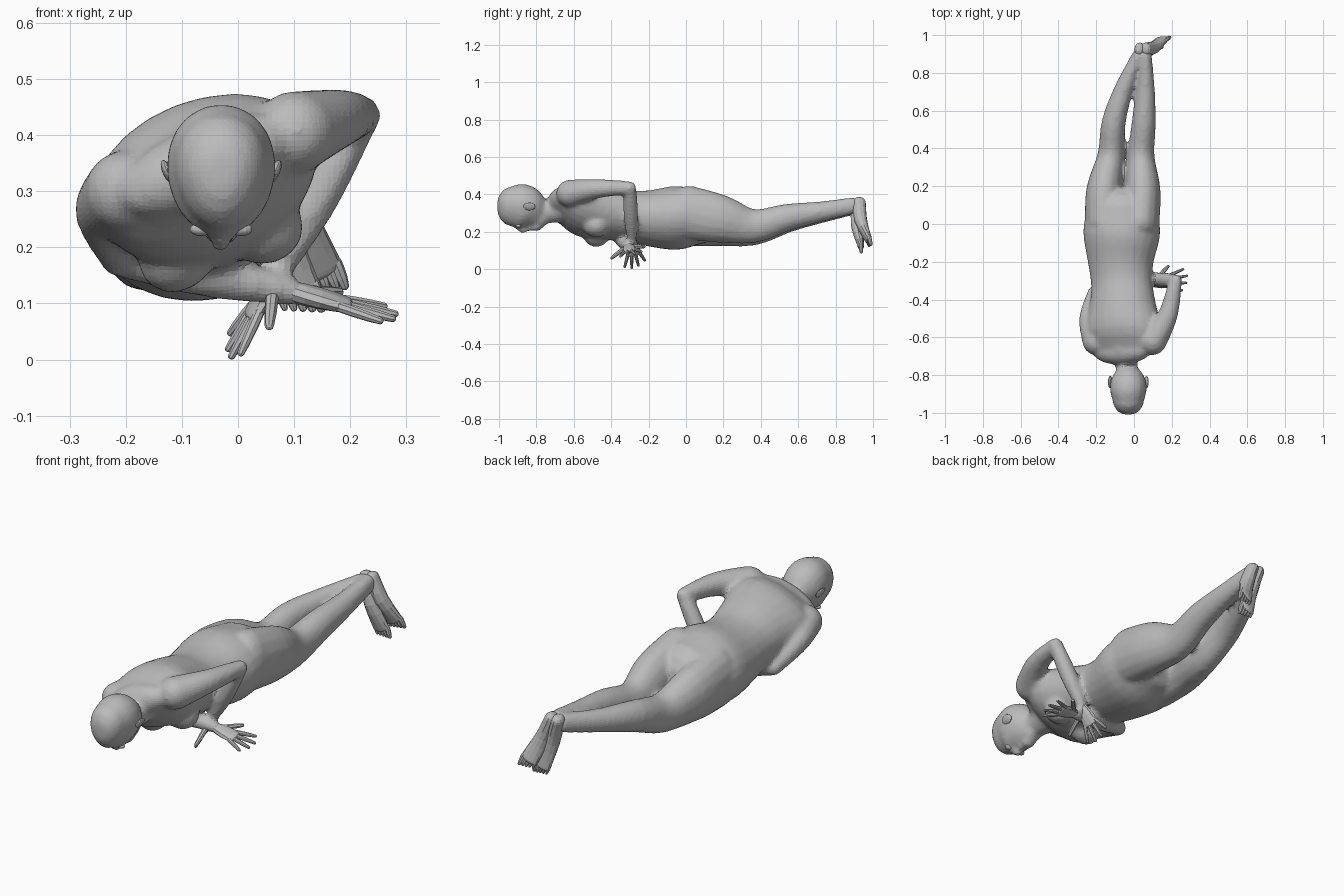
import bpy, bmesh, math
from mathutils import Vector, Matrix

if "Cube" in bpy.data.objects:
    bpy.data.objects.remove(bpy.data.objects["Cube"])

skin = bpy.data.materials.new("plain_grey")
skin.use_nodes = True
grey = (0.5, 0.5, 0.5, 1)
skin.diffuse_color = grey
skin.node_tree.nodes["Principled BSDF"].inputs["Base Color"].default_value = grey


def finish(name, bm):
    bmesh.ops.recalc_face_normals(bm, faces=bm.faces)
    mesh = bpy.data.meshes.new(name)
    bm.to_mesh(mesh)
    bm.free()
    mesh.materials.append(skin)
    part = bpy.data.objects.new(name, mesh)
    bpy.context.collection.objects.link(part)
    return part


def along(values, fraction):
    """Smooth interpolation through evenly spaced numbers or vectors."""
    last = len(values) - 1
    index = min(int(fraction * last), last - 1)
    t = fraction * last - index
    before, start, end, after = (values[max(0, min(last, index + step))] for step in (-1, 0, 1, 2))
    leave, arrive = (end - before) / 2, (after - start) / 2
    gap = end - start
    return start + (leave + (gap * 3 - leave * 2 - arrive + (leave + arrive - gap * 2) * t) * t) * t


def loft(name, path, widths, heights, side=(1, 0, 0), sides=16, steps=12, roll=(0, 0), taper=0):
    """Tube with oval sections and rounded ends along a smooth path."""
    path = [Vector(point) for point in path]
    fractions = [step / steps for step in range(steps + 1)]
    centres = [along(path, fraction) for fraction in fractions]
    rings = []
    for step, fraction in enumerate(fractions):
        tangent = (centres[min(step + 1, steps)] - centres[max(step - 1, 0)]).normalized()
        across = Vector(side)
        across = (across - tangent * across.dot(tangent)).normalized()
        turn = Matrix.Rotation(-math.radians(along(roll, fraction)), 3, tangent)
        across = turn @ across
        rings.append((centres[step], across * along(widths, fraction),
                      across.cross(tangent) * along(heights, fraction), tangent))
    # domed ends
    first, final = rings[0], rings[-1]
    for angle in (0.4, 0.8, 1.2):
        for end, sign in ((first, -1), (final, 1)):
            centre, across, up, tangent = end
            reach = sign * math.sin(angle) * min(across.length, up.length)
            shrink = math.cos(angle)
            cap = (centre + tangent * reach, across * shrink, up * shrink, tangent)
            rings.insert(0 if sign < 0 else len(rings), cap)
    bm = bmesh.new()
    loops = []
    for centre, across, up, tangent in rings:
        loop = []
        for corner in range(sides):
            angle = math.tau * corner / sides
            lift = math.sin(angle)
            spread = math.cos(angle) * (1 + taper * lift)
            loop.append(bm.verts.new(centre + across * spread + up * lift))
        loops.append(loop)
    for lower, upper in zip(loops, loops[1:]):
        for corner in range(sides):
            following = (corner + 1) % sides
            bm.faces.new((lower[corner], lower[following], upper[following], upper[corner]))
    bm.faces.new(loops[0])
    bm.faces.new(loops[-1])
    return finish(name, bm)


def ball(name, position, size, turn=0):
    bm = bmesh.new()
    bmesh.ops.create_uvsphere(bm, u_segments=14, v_segments=9, radius=1)
    placement = (Matrix.Translation(position) @ Matrix.Rotation(turn, 4, "Y")
                 @ Matrix.Diagonal((*size, 1)))
    bmesh.ops.transform(bm, matrix=placement, verts=bm.verts)
    return finish(name, bm)


def digit(name, base, tip, radius):
    girth = (radius, radius, radius * 0.7)
    loft(name, (base, tip), girth, girth, side=(0.3, 0.5, 0.8), sides=8, steps=3)


def arm(label, shoulder, biceps, elbow, wrist):
    upper, lower = (0.075, 0.053, 0.036), (0.034, 0.04, 0.025)
    return [loft(label + "_upper_arm", (shoulder, biceps, elbow), upper, upper),
            loft(label + "_forearm", (elbow, wrist), lower, lower, side=(0, 1, 0))]


def hand(name, wrist, aim, thumb_side, size, thumb_reach):
    """Palm, four fanned fingers and a thumb."""
    wrist, aim, across = Vector(wrist), Vector(aim).normalized(), Vector(thumb_side)
    across = (across - aim * across.dot(aim)).normalized()
    knuckles = wrist + aim * size / 2
    loft(name + "_palm", (wrist, knuckles), (0.024, 0.036, 0.038), (0.019, 0.018, 0.013),
         side=across, sides=10, steps=4)
    for finger, reach in enumerate((0.88, 0.98, 0.95, 0.82)):
        offset = across * (0.028 - 0.019 * finger)
        digit(f"{name}_finger_{finger + 1}", knuckles + offset - aim * 0.01,
              wrist + aim * size * reach + offset * 2, 0.0095)
    digit(name + "_thumb", wrist + aim * 0.02 + across * 0.015,
          wrist + aim * size * 0.45 + across * thumb_reach, 0.012)


def foot(name, heel, pad, across):
    """Heel to ball of the foot, then five toes; across points to the big toe."""
    heel, pad, across = Vector(heel), Vector(pad), Vector(across).normalized()
    instep = (heel + pad) / 2 - Vector((0, 0.015, 0))
    loft(name, (heel, instep, pad), (0.028, 0.034, 0.042), (0.036, 0.034, 0.018),
         side=across, sides=12, steps=6)
    aim = (pad - heel).normalized()
    for toe in range(5):
        base = pad + across * (0.031 - 0.0155 * toe)
        digit(f"{name}_toe_{toe + 1}", base, base + aim * (0.045 - 0.005 * toe), 0.012 - 0.001 * toe)


# trunk, rolled so the left shoulder is raised
core = [loft("torso", [(-0.06, -0.67, 0.345), (-0.06, -0.43, 0.305), (-0.07, -0.19, 0.272), (-0.06, 0.05, 0.28)],
             (0.17, 0.21, 0.18, 0.164, 0.178, 0.205, 0.195), (0.075, 0.138, 0.145, 0.135, 0.15, 0.17, 0.15),
             sides=24, steps=18, roll=(23, 9))]
for name, position in (("right_breast", (-0.11, -0.48, 0.18)), ("left_breast", (0.05, -0.48, 0.23))):
    core.append(ball(name, position, (0.07, 0.07, 0.06), -0.4))

# head and neck
middle = -0.03
core.append(loft("neck", [(middle, -0.84, 0.32), (-0.04, -0.74, 0.31), (-0.05, -0.64, 0.34)],
                 (0.06, 0.06, 0.1), (0.06, 0.065, 0.09)))
core.append(loft("head", [(middle, -0.93, 0.335), (middle, -0.88, 0.333), (middle, -0.83, 0.31), (middle, -0.78, 0.27)],
                 (0.084, 0.097, 0.088, 0.048), (0.108, 0.124, 0.11, 0.06), sides=20, taper=0.12))
bridge = (0.012, 0.015, 0.02)
core.append(loft("nose", [(middle, -0.925, 0.24), (middle, -0.872, 0.207)], bridge, bridge, sides=10, steps=4))
core.append(ball("lips", (middle, -0.836, 0.215), (0.026, 0.016, 0.013)))
core.append(ball("chin", (middle, -0.8, 0.225), (0.034, 0.028, 0.024)))

# legs share height and girth; sideways course and hip tilt differ
leg_rise = (0.285, 0.26, 0.224, 0.272, 0.304, 0.338)
for name, tilt, course in (("right_leg", -0.02, (-0.16, -0.158, -0.122, -0.107, -0.052, 0.025)),
                           ("left_leg", 0.02, (0.035, 0.046, 0.037, 0.052, 0.06, 0.062))):
    path = [(x, 0.18 * joint, z + tilt / (1 + joint)) for joint, (x, z) in enumerate(zip(course, leg_rise))]
    core.append(loft(name, path, (0.1, 0.095, 0.072, 0.064, 0.05, 0.032),
                     (0.145, 0.13, 0.092, 0.073, 0.055, 0.045), steps=20))

# left arm bent out to the side, right arm folded under the chest
left_wrist, right_wrist = (0.07, -0.29, 0.155), (0.1, -0.31, 0.12)
core += arm("left", (0.1, -0.62, 0.405), (0.18, -0.48, 0.43), (0.22, -0.3, 0.435), left_wrist)
core += arm("right", (-0.2, -0.62, 0.3), (-0.238, -0.5, 0.26), (-0.21, -0.36, 0.18), right_wrist)

# blend the main masses into one skin
bpy.ops.object.select_all(action="DESELECT")
for part in core:
    part.select_set(True)
body = core[0]
bpy.context.view_layer.objects.active = body
bpy.ops.object.join()
body.name = "body"
remesh = body.modifiers.new("blend", "REMESH")
remesh.mode = "VOXEL"
remesh.voxel_size = 0.011
soften = body.modifiers.new("soften", "SMOOTH")
soften.iterations = 10

# eyelids and ears
for label, sign in (("right", -1), ("left", 1)):
    ball(label + "_eyelid", (middle + sign * 0.036, -0.895, 0.232), (0.02, 0.014, 0.012))
    ball(label + "_ear", (middle + sign * 0.096, -0.837, 0.335), (0.009, 0.033, 0.022), sign * 0.4)

# hands and feet
hand("right_hand", right_wrist, (1, 0.1, -0.24), (0, 1, 0.25), 0.19, 0.08)
hand("left_hand", left_wrist, (-0.5, 0.1, -0.85), (0.3, -1, -0.1), 0.172, 0.12)
foot("right_foot", (0.03, 0.925, 0.355), (0.105, 0.935, 0.125), (0.95, 0, 0.3))
foot("left_foot", (0.065, 0.925, 0.358), (0.145, 0.975, 0.16), (0.9, 0.1, 0.4))
